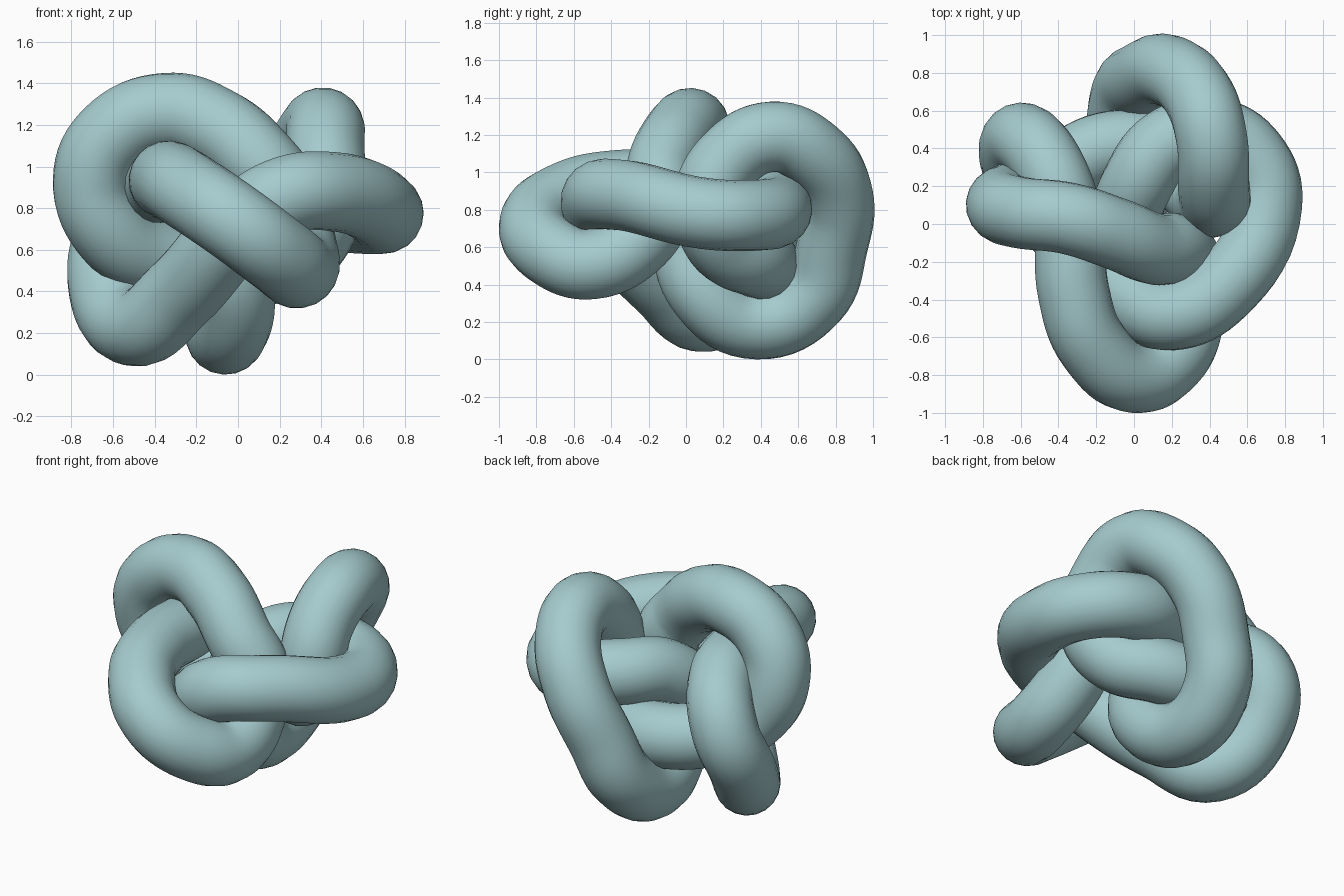
import bpy

if "Cube" in bpy.data.objects:
    bpy.data.objects.remove(bpy.data.objects["Cube"])

TUBE_RADIUS = 0.19

# Centre line of the closed knot, followed once around
path = [
    (0, -.81, .72), (-.22, -.64, .87), (-.32, -.36, .93), (-.35, 0, .92),
    (-.44, .28, .89), (-.58, .45, .7), (-.63, .36, .45), (-.5, .11, .23),
    (-.27, -.13, .4), (0, -.4, .7), (.2, -.48, .85), (.45, -.36, .88),
    (.7, .1, .78), (.62, .36, .77), (.42, .48, .79), (.17, .42, .84),
    (.01, .2, .8), (-.04, .03, .6), (-.01, .1, .35), (-.06, .38, .19),
    (-.04, .68, .33), (.05, .78, .6), (.19, .81, .88), (.34, .68, 1.1),
    (.41, .46, 1.19), (.42, .23, 1.07), (.42, .12, .85), (.33, .18, .63),
    (.12, .38, .52), (-.12, .41, .52), (-.39, .29, .56), (-.6, .16, .68),
    (-.7, .1, .93), (-.6, .06, 1.15), (-.35, .03, 1.26), (-.1, -.05, 1.19),
    (.1, -.13, 1.02), (.23, -.14, .84), (.28, -.25, .64), (.29, -.5, .51),
    (.2, -.71, .57),
]

# Smooth round tube swept along the closed path
curve = bpy.data.curves.new("knotted_tube", 'CURVE')
curve.dimensions = '3D'
curve.resolution_u = 8
curve.bevel_depth = TUBE_RADIUS
curve.bevel_resolution = 8
spline = curve.splines.new('BEZIER')
spline.bezier_points.add(len(path) - 1)
spline.use_cyclic_u = True
for point, co in zip(spline.bezier_points, path):
    point.co = co
    point.handle_left_type = point.handle_right_type = 'AUTO'

tube = bpy.data.objects.new("knotted_tube", curve)
bpy.context.collection.objects.link(tube)

# Turn the sweep into a smooth mesh
bpy.context.view_layer.objects.active = tube
tube.select_set(True)
bpy.ops.object.convert(target='MESH')
bpy.ops.object.shade_smooth()

# Pale teal colour
teal = bpy.data.materials.new("pale_teal")
teal.diffuse_color = (.38, .6, .62, 1)
teal.use_nodes = True
teal.node_tree.nodes["Principled BSDF"].inputs["Base Color"].default_value = teal.diffuse_color
tube = bpy.context.object
tube.data.materials.clear()
tube.data.materials.append(teal)
